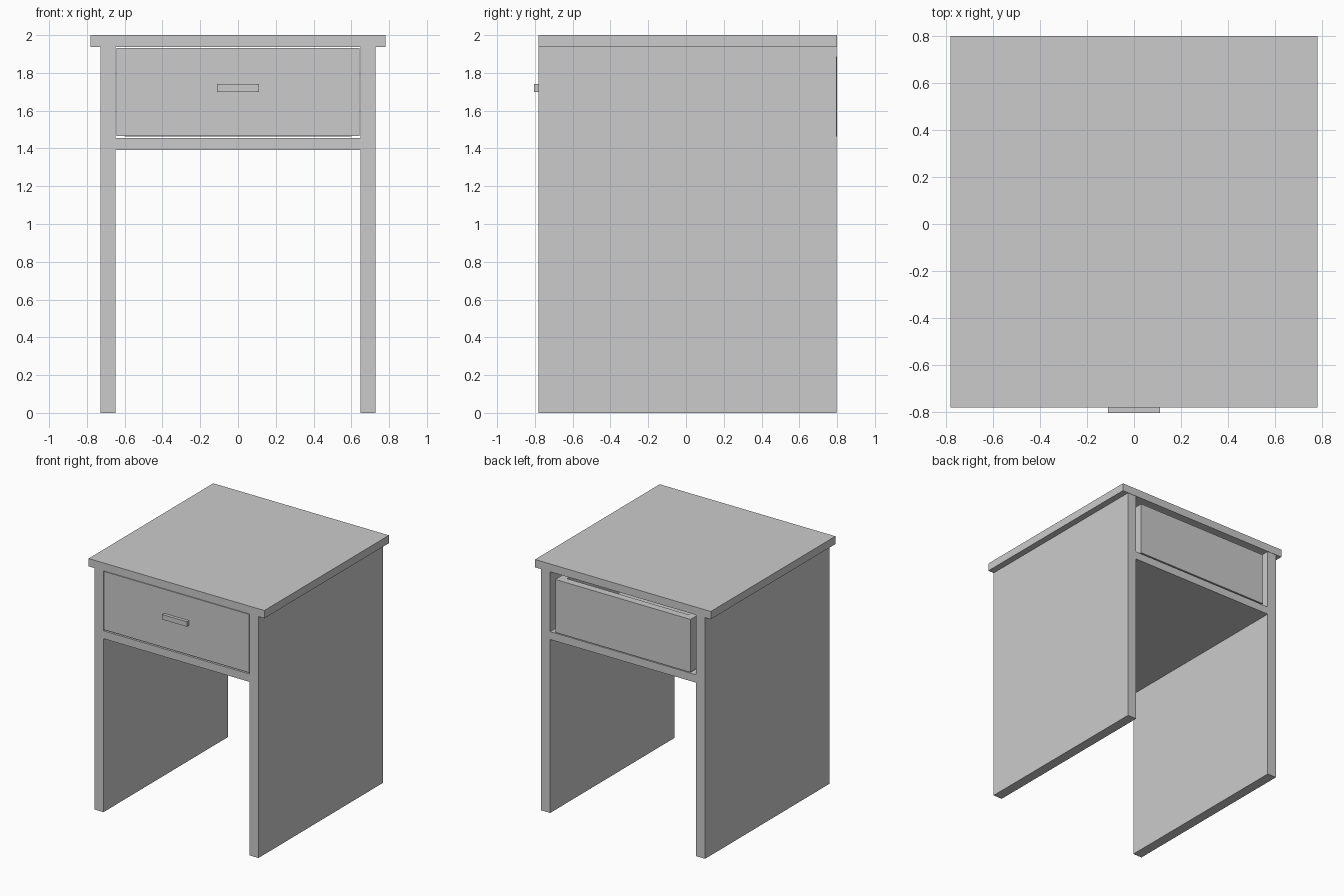
import bpy

if "Cube" in bpy.data.objects:
    bpy.data.objects.remove(bpy.data.objects["Cube"])

FRONT, BACK = -0.78, 0.80


def box(name, x, y, z):
    """Axis-aligned box from (min, max) ranges."""
    bpy.ops.mesh.primitive_cube_add(
        size=1, location=[(a + b) / 2 for a, b in (x, y, z)])
    ob = bpy.context.object
    ob.name = name
    ob.scale = [b - a for a, b in (x, y, z)]
    bpy.ops.object.transform_apply(location=True, rotation=False, scale=True)
    return ob


# carcass
box("table_top", (-0.78, 0.78), (FRONT, BACK), (1.937, 2.0))
for side, s in (("left", -1), ("right", 1)):
    box(side + "_side_panel", sorted((s * 0.648, s * 0.728)),
        (FRONT, 0.797), (0, 1.937))
box("shelf", (-0.648, 0.648), (FRONT, 0.797), (1.392, 1.455))

# drawer front and handle
box("drawer_front", (-0.643, 0.643), (FRONT, -0.72), (1.465, 1.933))
box("drawer_handle", (-0.11, 0.11), (-0.805, FRONT), (1.70, 1.74))

# open-topped drawer tray: a box with its top face inset and pushed down
tray = box("drawer_tray", (-0.60, 0.60), (-0.72, BACK), (1.463, 1.888))
bpy.ops.object.mode_set(mode='EDIT')
bpy.ops.mesh.select_all(action='DESELECT')
bpy.ops.object.mode_set(mode='OBJECT')
for f in tray.data.polygons:
    f.select = f.normal.z > 0.9
bpy.ops.object.mode_set(mode='EDIT')
bpy.ops.mesh.select_mode(type='FACE')
bpy.ops.mesh.inset(thickness=0.06)
bpy.ops.mesh.extrude_region_move(
    TRANSFORM_OT_translate={"value": (0, 0, -0.37)})
bpy.ops.object.mode_set(mode='OBJECT')
